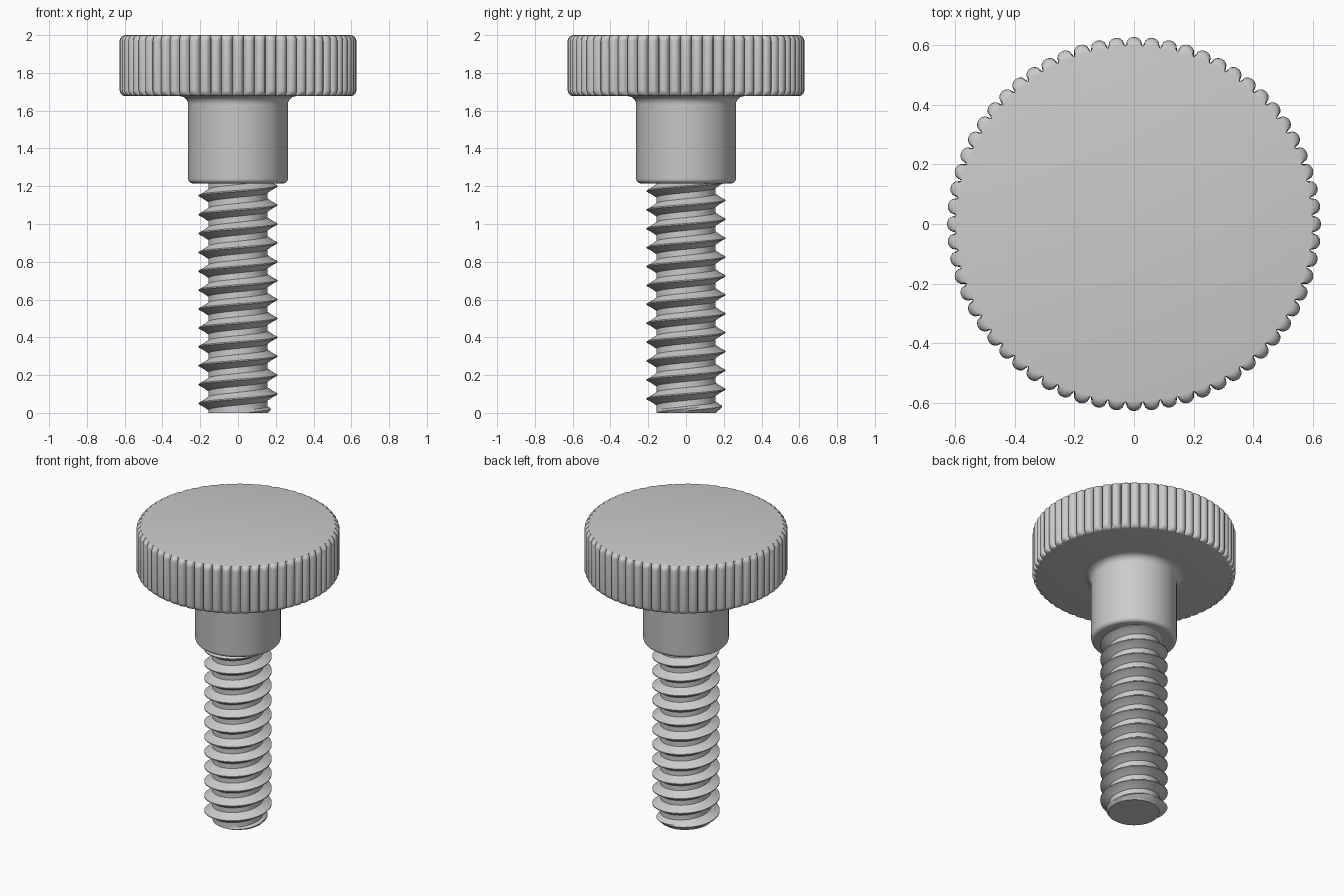
import bpy, bmesh
from math import pi, sin, cos, sqrt, floor, radians

if "Cube" in bpy.data.objects:
    bpy.data.objects.remove(bpy.data.objects["Cube"])


def finish(bm, name, angle=35):
    bmesh.ops.recalc_face_normals(bm, faces=bm.faces)
    mesh = bpy.data.meshes.new(name)
    bm.to_mesh(mesh)
    bm.free()
    ob = bpy.data.objects.new(name, mesh)
    bpy.context.collection.objects.link(ob)
    bpy.ops.object.select_all(action='DESELECT')
    ob.select_set(True)
    bpy.context.view_layer.objects.active = ob
    bpy.ops.object.shade_smooth_by_angle(angle=radians(angle))
    return ob


def loft(name, levels, n, radius, angle=35):
    """Closed stack of rings; radius(i, level) gives the ring shape."""
    bm = bmesh.new()
    rings = []
    for z, value in levels:
        ring = []
        for i in range(n):
            a, r = 2 * pi * i / n, radius(i, value)
            ring.append(bm.verts.new((r * cos(a), r * sin(a), z)))
        rings.append(ring)
    for lo, hi in zip(rings, rings[1:]):
        for i in range(n):
            j = (i + 1) % n
            bm.faces.new((lo[i], lo[j], hi[j], hi[i]))
    bm.faces.new(rings[0][::-1])
    bm.faces.new(rings[-1])
    return finish(bm, name, angle)


# Knurled head: 64 round ribs with domed ends
TEETH, STEPS, BODY, RIB = 64, 8, 0.595, 0.032
Z0, Z1 = 1.677, 2.0
arc = [k * pi / 8 for k in range(5)]
levels = [(Z0 + RIB * (1 - cos(a)), sin(a)) for a in arc]
levels += [(Z1 - RIB * (1 - cos(a)), sin(a)) for a in reversed(arc)]


def rib_radius(i, amount):
    u = 2 * ((i + STEPS // 2) % STEPS) / STEPS - 1
    return BODY + RIB * amount * sqrt(max(0, 1 - u * u))


loft("knurled_head", levels, TEETH * STEPS, rib_radius, 40)

# Neck: rounded lower edge, fillet flaring into the head
NECK, EDGE, FILLET = 0.264, 0.025, 0.045
arc = [k * pi / 12 for k in range(7)]
levels = [(1.215 + EDGE * (1 - cos(a)), NECK - EDGE * (1 - sin(a))) for a in arc]
levels += [(Z0 - FILLET * (1 - sin(a)), NECK + FILLET * (1 - cos(a))) for a in arc]
loft("neck", levels, 96, lambda i, r: r)

# Threaded shank: a helical strip trimmed flat at both ends
PITCH, CORE, CREST, TOP, N = 0.1, 0.157, 0.208, 1.24, 64
# position within one pitch and radius
profile = [(-0.05, CORE), (-0.034, CORE), (-0.0225, 0.174), (-0.012, 0.19),
           (-0.003, CREST), (0.003, CREST), (0.012, 0.19), (0.0225, 0.174),
           (0.034, CORE)]
bm = bmesh.new()
strip = []
for t in range(-1, 14):
    for dz, r in profile:
        row = []
        for i in range(N + 1):
            a = 2 * pi * i / N
            z = t * PITCH + PITCH * i / N + dz
            rr = min(r, max(CORE, CORE + 1.15 * z))   # lead-in chamfer
            row.append(bm.verts.new((rr * cos(a), rr * sin(a), z)))
        strip.append(row)
for lo, hi in zip(strip, strip[1:]):
    for i in range(N):
        bm.faces.new((lo[i], lo[i + 1], hi[i + 1], hi[i]))
bmesh.ops.remove_doubles(bm, verts=bm.verts, dist=1e-5)
for z, side in ((0, -1), (TOP, 1)):
    cut = bmesh.ops.bisect_plane(bm, geom=bm.verts[:] + bm.edges[:] + bm.faces[:],
                                 plane_co=(0, 0, z), plane_no=(0, 0, side),
                                 clear_outer=True)
    rim = [e for e in bm.edges if e.is_boundary
           and all(abs(v.co.z - z) < 1e-4 for v in e.verts)]
    bmesh.ops.holes_fill(bm, edges=rim, sides=0)
finish(bm, "threaded_shank", 30)
